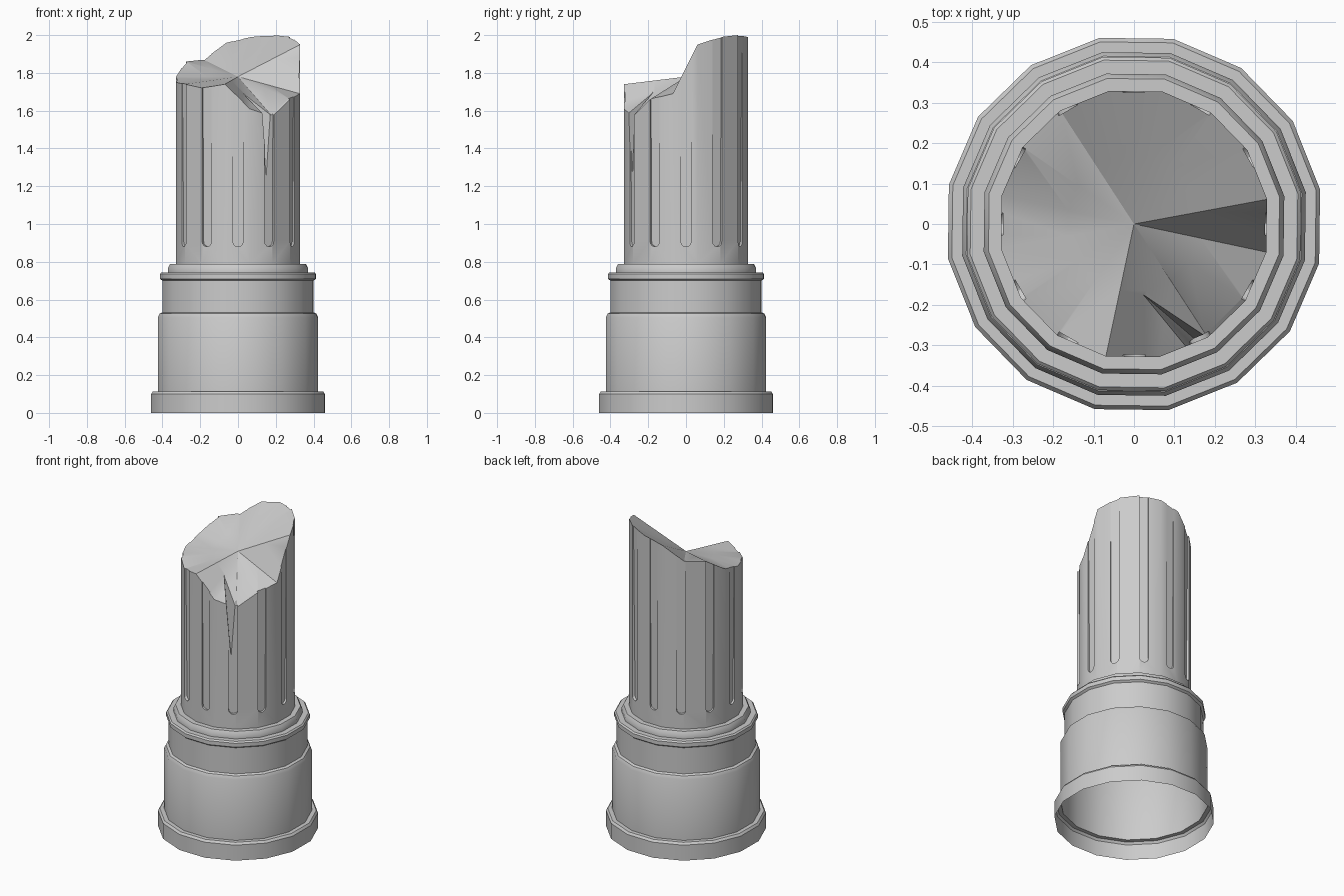
import bpy, bmesh, math
from mathutils import Vector

if "Cube" in bpy.data.objects:
    bpy.data.objects.remove(bpy.data.objects["Cube"])

SIDES = 16
START = math.radians(10.5)


def ring_point(r, z, i):
    a = START + 2 * math.pi * i / SIDES
    return Vector((r * math.cos(a), r * math.sin(a), z))


def make_object(name, bm, fix_normals=True):
    if fix_normals:
        bmesh.ops.recalc_face_normals(bm, faces=bm.faces)
    mesh = bpy.data.meshes.new(name)
    bm.to_mesh(mesh)
    bm.free()
    ob = bpy.data.objects.new(name, mesh)
    bpy.context.collection.objects.link(ob)
    return ob


def bridge(bm, a, b):
    for i in range(SIDES):
        j = (i + 1) % SIDES
        bm.faces.new((a[i], a[j], b[j], b[i]))


def smooth(ob):
    bpy.ops.object.select_all(action='DESELECT')
    ob.select_set(True)
    bpy.context.view_layer.objects.active = ob
    bpy.ops.object.shade_smooth_by_angle(angle=math.radians(30))


# Base: open shell turned from a moulded profile (radius, height)
profile = [(.468, 0), (.468, .10), (.458, .114), (.432, .114), (.432, .505),
           (.422, .525), (.407, .532), (.407, .70), (.420, .71), (.420, .735),
           (.412, .744), (.378, .744), (.378, .765), (.366, .787), (.335, .787)]
bm = bmesh.new()
rings = [[bm.verts.new(ring_point(r, z, i)) for i in range(SIDES)] for r, z in profile]
for a, b in zip(rings, rings[1:]):
    bridge(bm, a, b)
base = make_object("column_base", bm, False)
smooth(base)

# Shaft: straight sides up to a broken rim, closed by a rough break surface
rim = [1.95, 1.99, 2.0, 1.99, 1.96, 1.87, 1.86, 1.78,
       1.75, 1.74, 1.72, 1.74, 1.61, 1.57, 1.66, 1.69]
R = .335
bm = bmesh.new()
low = [bm.verts.new(ring_point(R, .787, i)) for i in range(SIDES)]
top = [bm.verts.new(ring_point(R, rim[i], i)) for i in range(SIDES)]
mid = [bm.verts.new(ring_point(R * .5, rim[i] * .5 + .89, i)) for i in range(SIDES)]
centre = bm.verts.new((0, 0, 1.78))
bm.faces.new(low[::-1])
bridge(bm, low, top)
for i in range(SIDES):
    j = (i + 1) % SIDES
    bm.faces.new((top[i], top[j], mid[j]))
    bm.faces.new((top[i], mid[j], mid[i]))
    bm.faces.new((mid[i], mid[j], centre))
shaft = make_object("broken_shaft", bm)

# Flute cutters: twelve upright grooves with round lower ends, shallower upward
bm = bmesh.new()
W = .027
outline = [(W, 2.1), (-W, 2.1)]
for k in range(7):
    t = math.pi * (1 + k / 6)
    outline.append((W * math.cos(t), .907 + W * math.sin(t)))
for n in range(12):
    a = n * math.pi / 6
    out, side = Vector((math.cos(a), math.sin(a), 0)), Vector((-math.sin(a), math.cos(a), 0))
    inner = [bm.verts.new(out * (.316 + .009 * (z - .88)) + side * u + Vector((0, 0, z)))
             for u, z in outline]
    outer = [bm.verts.new(out * .37 + side * u + Vector((0, 0, z))) for u, z in outline]
    bm.faces.new(inner)
    bm.faces.new(outer[::-1])
    for i in range(len(outline)):
        j = (i + 1) % len(outline)
        bm.faces.new((inner[j], inner[i], outer[i], outer[j]))
flutes = make_object("flute_cutter", bm)

# Crack cutter: narrow wedge splitting one front flute
bm = bmesh.new()
for p in [(.18, -.31, 1.13), (.14, -.345, 1.78), (.235, -.30, 1.78), (0, -.155, 1.78)]:
    bm.verts.new(p)
bmesh.ops.convex_hull(bm, input=bm.verts)
crack = make_object("crack_cutter", bm)

# Carve the shaft
bpy.context.view_layer.objects.active = shaft
for cutter in (flutes, crack):
    mod = shaft.modifiers.new("cut", 'BOOLEAN')
    mod.operation = 'DIFFERENCE'
    mod.solver = 'EXACT'
    mod.object = cutter
    bpy.ops.object.modifier_apply(modifier=mod.name)
    bpy.data.objects.remove(cutter)

# Open the shaft underneath so the column is hollow from below
bm = bmesh.new()
bm.from_mesh(shaft.data)
bmesh.ops.delete(bm, geom=[f for f in bm.faces if all(v.co.z < .79 for v in f.verts)],
                 context='FACES')
bm.to_mesh(shaft.data)
bm.free()
smooth(shaft)
